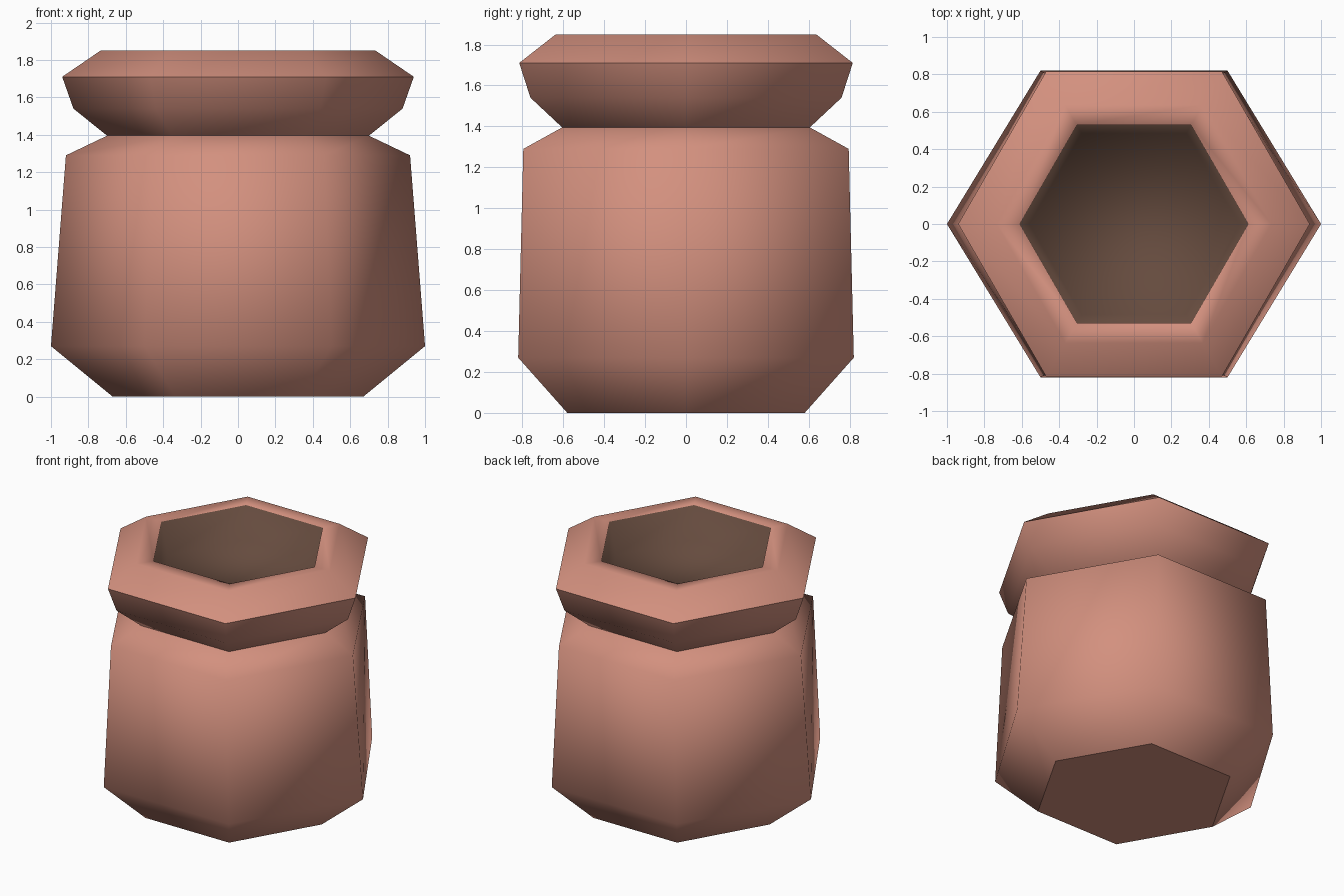
import bpy, bmesh, math

if "Cube" in bpy.data.objects:
    bpy.data.objects.remove(bpy.data.objects["Cube"])


def material(name, rgb):
    m = bpy.data.materials.new(name)
    m.diffuse_color = (*rgb, 1)
    m.use_nodes = True
    m.node_tree.nodes["Principled BSDF"].inputs["Base Color"].default_value = m.diffuse_color
    return m


clay = material("terracotta clay", (0.65, 0.28, 0.21))
soil = material("dark brown inside", (0.130, 0.070, 0.048))


def hex_part(name, rings, sharp=(), cap_bottom=False, cap_top=False, dark_from=99):
    """Stack six-sided rings given as (radius, half depth, height)."""
    bm = bmesh.new()
    loops = []
    for r, d, z in rings:
        loops.append([bm.verts.new((r * math.cos(a), d / math.sin(math.pi / 3) * math.sin(a), z))
                      for a in (i * math.pi / 3 for i in range(6))])
    for k, (lo, hi) in enumerate(zip(loops, loops[1:])):
        for i in range(6):
            j = (i + 1) % 6
            f = bm.faces.new((lo[i], lo[j], hi[j], hi[i]))
            f.material_index = int(k >= dark_from)
    if cap_bottom:
        bm.faces.new(loops[0][::-1])
    if cap_top:
        bm.faces.new(loops[-1]).material_index = 1
    for f in bm.faces:
        f.smooth = True
    for k in sharp:
        for i in range(6):
            bm.edges.get((loops[k][i], loops[k][(i + 1) % 6])).smooth = False
    mesh = bpy.data.meshes.new(name)
    bm.to_mesh(mesh)
    bm.free()
    mesh.materials.append(clay)
    mesh.materials.append(soil)
    ob = bpy.data.objects.new(name, mesh)
    bpy.context.collection.objects.link(ob)
    return ob


# Pot body, from the flat base up to the narrow neck
hex_part("pot_body", [(0.67, 0.58, 0), (1.0, 0.82, 0.27),
                      (0.92, 0.795, 1.29), (0.70, 0.605, 1.395)],
         sharp=(0,), cap_bottom=True)

# Flared rim turning over into a dark hollow mouth
hex_part("pot_rim", [(0.70, 0.605, 1.395), (0.88, 0.76, 1.54), (0.94, 0.815, 1.71),
                     (0.735, 0.636, 1.85), (0.612, 0.53, 1.846), (0.56, 0.485, 1.62)],
         sharp=(2,), cap_top=True, dark_from=4)
